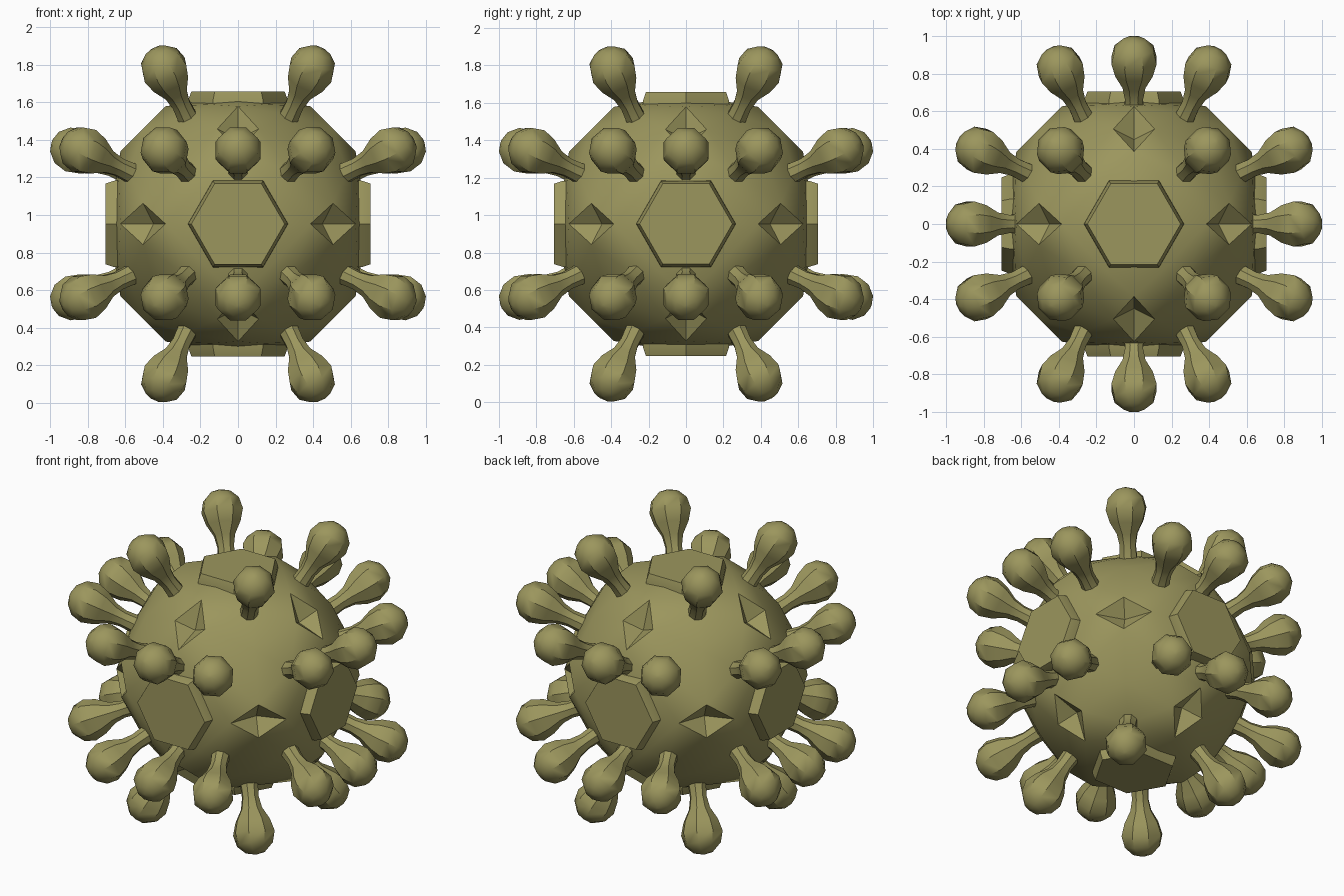
import bpy, bmesh
from math import cos, sin, pi, radians
from itertools import product
from mathutils import Vector, Matrix

CENTER = Vector((0, 0, 0.953))
BODY_R = 0.70

if "Cube" in bpy.data.objects:
    bpy.data.objects.remove(bpy.data.objects["Cube"], do_unlink=True)

olive = bpy.data.materials.new("olive")
olive.use_nodes = True
COLOR = (0.33, 0.305, 0.11, 1)
olive.diffuse_color = COLOR
olive.node_tree.nodes["Principled BSDF"].inputs["Base Color"].default_value = COLOR

made = []
X, Y, Z = Vector((1, 0, 0)), Vector((0, 1, 0)), Vector((0, 0, 1))


def to_mesh(bm, name):
    bmesh.ops.recalc_face_normals(bm, faces=bm.faces[:])
    mesh = bpy.data.meshes.new(name)
    bm.to_mesh(mesh)
    bm.free()
    mesh.materials.append(olive)
    return mesh


def place(mesh, name, rotation=None):
    ob = bpy.data.objects.new(name, mesh)
    bpy.context.collection.objects.link(ob)
    ob.matrix_world = Matrix.Translation(CENTER) @ (rotation or Matrix()).to_4x4()
    made.append(ob)


def frame(u, n):
    """Rotation whose local x is u and local z is n."""
    return Matrix((u, n.cross(u), n)).transposed()


def lathe(profile, sides, turn=0):
    """Closed solid from (radius, height) rings around local z."""
    bm = bmesh.new()
    rings = [[bm.verts.new((r * cos(2 * pi * i / sides + turn),
                            r * sin(2 * pi * i / sides + turn), h))
              for i in range(sides)] for r, h in profile]
    for low, high in zip(rings, rings[1:]):
        for i in range(sides):
            j = (i + 1) % sides
            bm.faces.new((low[i], low[j], high[j], high[i]))
    bm.faces.new(rings[0])
    bm.faces.new(rings[-1])
    return bm


# Directions: six plates, twelve pits, thirty-two knobs
plate_frames = [frame(Y if axis is X else X, axis * s)
                for axis in (X, Y, Z) for s in (1, -1)]
pit_frames = []
for a, b, short in ((X, Y, Z), (Y, Z, X), (Z, X, Y)):
    for s, t in product((1, -1), repeat=2):
        n = (a * s + b * t).normalized()
        pit_frames.append(frame(short.cross(n), n))

corner_knobs, side_knobs = [], []
for signs in product((1, -1), repeat=3):
    for k in range(3):
        corner_knobs.append(Vector([(0.82 if i == k else 0.39) * signs[i]
                                    for i in range(3)]))
for s, t in product((1, -1), repeat=2):
    side_knobs += [Vector((0.87 * s, 0, 0.39 * t)), Vector((0, 0.87 * s, 0.39 * t))]

# Body: faceted ball wrapped round its key points
bm = bmesh.new()
for f in plate_frames:
    for i in range(6):
        p = Vector((0.29 * cos(i * pi / 3), 0.29 * sin(i * pi / 3), 0.63))
        bm.verts.new(f @ (p.normalized() * BODY_R))
    bm.verts.new(f @ Vector((0, 0, BODY_R - 0.01)))
for signs in product((1, -1), repeat=3):
    bm.verts.new(Vector(signs).normalized() * BODY_R)
for d in corner_knobs:
    bm.verts.new(d.normalized() * BODY_R)
pits = []
for f in pit_frames:
    tips = [(0.17, 0), (0, 0.11), (-0.17, 0), (0, -0.11)]
    pits.append((f, [bm.verts.new(f @ Vector((x, y, 0.715))) for x, y in tips]))
bmesh.ops.convex_hull(bm, input=bm.verts[:])
bmesh.ops.delete(bm, geom=[v for v in bm.verts if not v.link_faces], context='VERTS')

# Diamond pits: replace each flat diamond with four sunken faces
for f, tips in pits:
    flat = [face for face in bm.faces if all(v in tips for v in face.verts)]
    bmesh.ops.delete(bm, geom=flat, context='FACES')
    bottom = bm.verts.new(f @ Vector((0, 0, 0.635)))
    for i in range(4):
        bm.faces.new((tips[i], tips[(i + 1) % 4], bottom))
place(to_mesh(bm, "body"), "body")

# Raised hexagonal plates on the six axes
plate = to_mesh(lathe([(0.27, 0.60), (0.265, 0.66), (0.248, 0.705)], 6), "plate")
for i, f in enumerate(plate_frames):
    place(plate, f"plate_{i + 1}", f)

# Knobs on short necks, pointing outwards
PROFILE = [(0.06, -0.36), (0.055, -0.28), (0.052, -0.22), (0.066, -0.15),
           (0.108, -0.075), (0.13, 0), (0.112, 0.07), (0.062, 0.117), (0.01, 0.13)]
for label, dirs in (("corner_knob", corner_knobs), ("side_knob", side_knobs)):
    reach = dirs[0].length
    knob = to_mesh(lathe([(r, h + reach) for r, h in PROFILE], 8, pi / 8), label)
    for i, d in enumerate(dirs):
        n = d.normalized()
        u = Z.cross(n).normalized()
        place(knob, f"{label}_{i + 1}", frame(u, n))

# Smooth shading with crisp rims
bpy.ops.object.select_all(action='DESELECT')
for ob in made:
    ob.select_set(True)
bpy.context.view_layer.objects.active = made[0]
bpy.ops.object.shade_smooth_by_angle(angle=radians(38))
